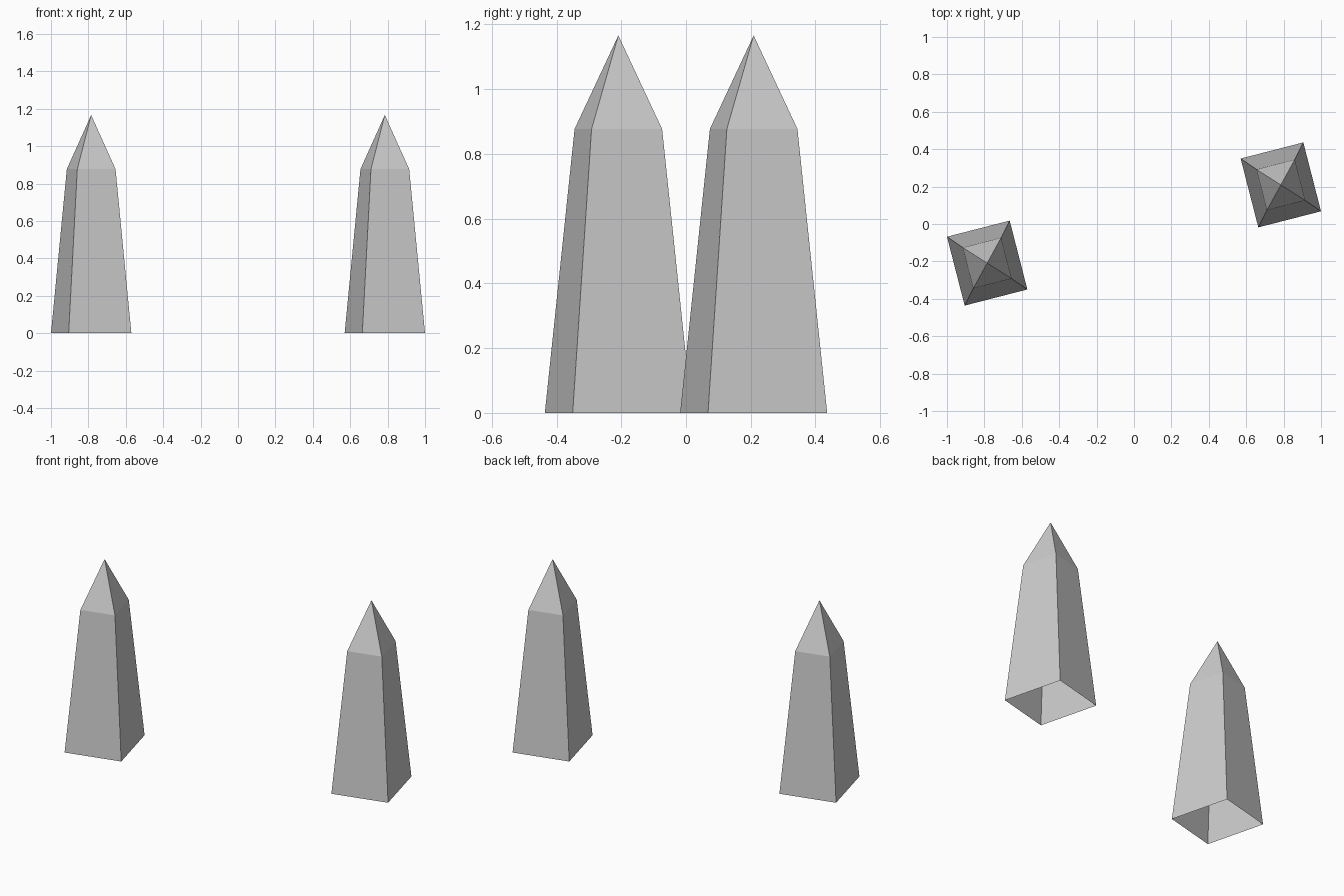
import bpy, bmesh, math
from mathutils import Matrix

if "Cube" in bpy.data.objects:
    bpy.data.objects.remove(bpy.data.objects["Cube"])

stone = bpy.data.materials.new("light_grey_stone")
stone.diffuse_color = (0.6, 0.6, 0.6, 1)
stone.use_nodes = True
stone.node_tree.nodes["Principled BSDF"].inputs["Base Color"].default_value = stone.diffuse_color


def obelisk(name, x, y):
    """Tapered four-sided shaft with a pointed cap, open underneath."""
    bm = bmesh.new()

    def ring(w, d, z):
        return [bm.verts.new((sx * w / 2, sy * d / 2, z))
                for sx, sy in ((-1, -1), (1, -1), (1, 1), (-1, 1))]

    base = ring(0.346, 0.38, 0)
    shoulder = ring(0.211, 0.225, 0.877)
    tip = bm.verts.new((0, 0, 1.166))
    for i in range(4):
        j = (i + 1) % 4
        bm.faces.new((base[i], base[j], shoulder[j], shoulder[i]))  # shaft side
        bm.faces.new((shoulder[i], shoulder[j], tip))               # cap side
    bm.transform(Matrix.Rotation(math.radians(14.4), 4, 'Z'))
    mesh = bpy.data.meshes.new(name)
    bm.to_mesh(mesh)
    bm.free()
    mesh.materials.append(stone)
    ob = bpy.data.objects.new(name, mesh)
    ob.location = (x, y, 0)
    bpy.context.collection.objects.link(ob)


# matching pair, placed diagonally
obelisk("left_obelisk", -0.785, -0.209)
obelisk("right_obelisk", 0.785, 0.209)
